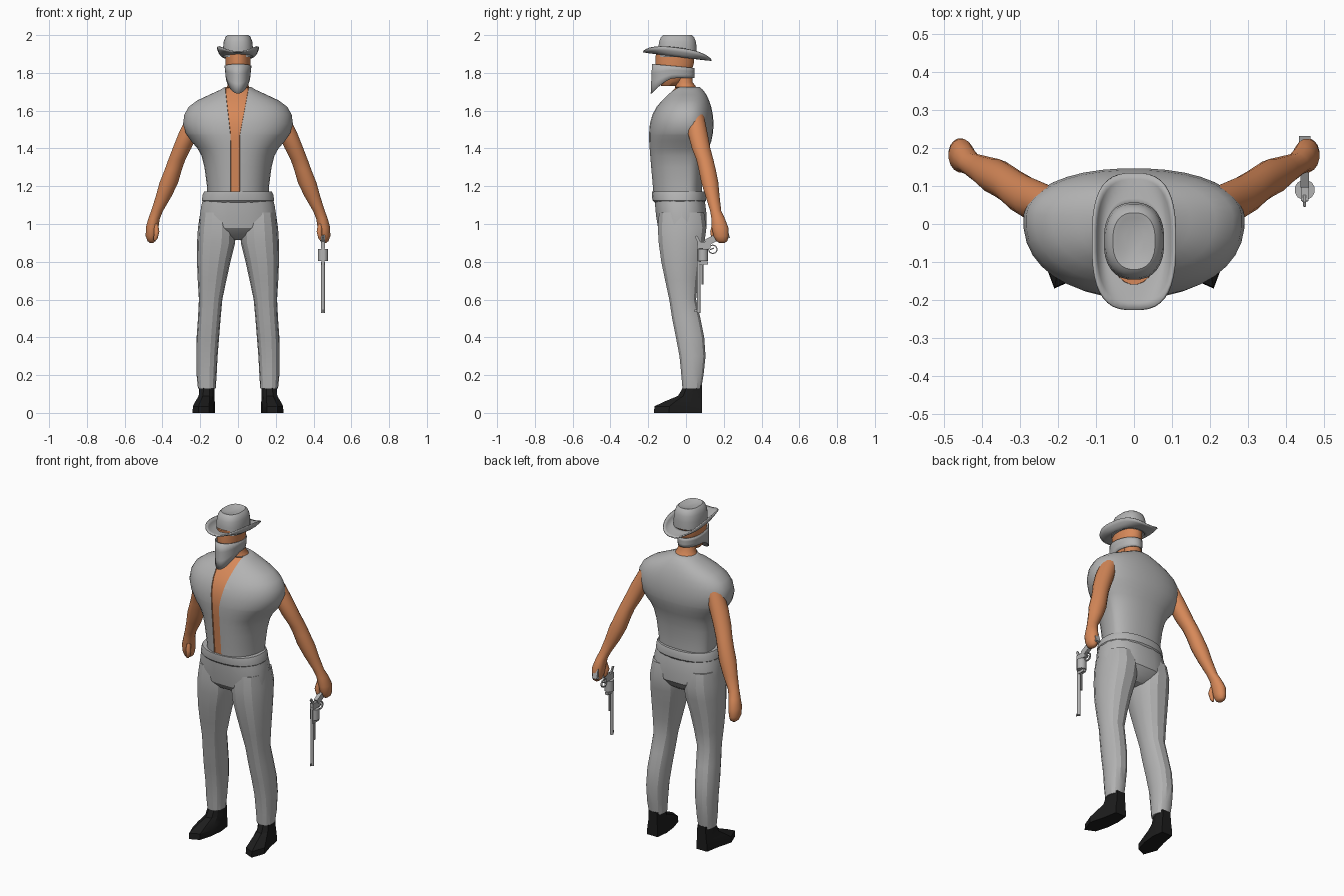
import bpy, bmesh, math
from mathutils import Vector, Matrix

if "Cube" in bpy.data.objects:
    bpy.data.objects.remove(bpy.data.objects["Cube"])


def mat(name, col):
    m = bpy.data.materials.new(name)
    m.diffuse_color = (*col, 1)
    m.use_nodes = True
    m.node_tree.nodes["Principled BSDF"].inputs["Base Color"].default_value = m.diffuse_color
    return m


GREY = mat("grey cloth and metal", (0.45, 0.45, 0.45))
SKIN = mat("tan skin", (0.68, 0.25, 0.10))
BLACK = mat("black leather", (0.012, 0.012, 0.012))


def finish(bm, name, mats, angle=40, thick=0):
    bmesh.ops.recalc_face_normals(bm, faces=bm.faces)
    me = bpy.data.meshes.new(name)
    bm.to_mesh(me)
    bm.free()
    ob = bpy.data.objects.new(name, me)
    bpy.context.collection.objects.link(ob)
    for m in mats:
        me.materials.append(m)
    if thick:
        s = ob.modifiers.new("thickness", 'SOLIDIFY')
        s.thickness, s.offset = thick, 0
    bpy.ops.object.select_all(action='DESELECT')
    ob.select_set(True)
    bpy.context.view_layer.objects.active = ob
    bpy.ops.object.shade_smooth_by_angle(angle=math.radians(angle))
    return ob


def ring(z, cx, rx, yf, yb, cy=None, n=24, e=2.0):
    """Horizontal section, front at yf, back at yb, widest at cy."""
    cy = (yf + yb) / 2 if cy is None else cy
    pts = []
    for i in range(n):
        a = 2 * math.pi * (i + 0.5) / n
        s, c = math.sin(a), math.cos(a)
        x = math.copysign(abs(s) ** (2 / e), s) * rx
        k = abs(c) ** (2 / e)
        pts.append((cx + x, cy + (yf - cy) * k if c > 0 else cy + (yb - cy) * k, z))
    return pts


def loft(rings, caps=True):
    bm = bmesh.new()
    vs = [[bm.verts.new(p) for p in r] for r in rings]
    n = len(rings[0])
    for a, b in zip(vs, vs[1:]):
        for i in range(n):
            bm.faces.new((a[i], a[(i + 1) % n], b[(i + 1) % n], b[i]))
    if caps:
        bm.faces.new(vs[0])
        bm.faces.new(vs[-1])
    bmesh.ops.recalc_face_normals(bm, faces=bm.faces)
    return bm


def flip(rings, s):
    return [[(x * s, y, z) for x, y, z in r] for r in rings]


# Open vest, with the bare chest as a recessed strip
rows = [(1.12, .162, -.17, .085), (1.20, .165, -.176, .085), (1.30, .178, -.185, .095),
        (1.36, .193, -.19, .108), (1.40, .215, -.193, .12), (1.44, .250, -.196, .135),
        (1.48, .277, -.196, .143), (1.53, .292, -.192, .147), (1.58, .285, -.178, .142),
        (1.62, .262, -.157, .134), (1.655, .215, -.128, .122), (1.685, .150, -.100, .108),
        (1.71, .095, -.075, .09), (1.725, .070, -.060, .072)]
bm = loft([ring(z, 0, rx, f, b, cy=.01, n=36, e=2.2) for z, rx, f, b in rows])
KNEE = 1.47


def edges_at(z):
    t = max(0, z - KNEE) / .24
    return -.04 - .027 * t, .01 + .045 * t


def cut(co, no, test=lambda c: True):
    fs = [f for f in bm.faces if test(f.calc_center_median())]
    es = {e for f in fs for e in f.edges}
    vs = {v for f in fs for v in f.verts}
    bmesh.ops.bisect_plane(bm, geom=fs + list(es) + list(vs), dist=1e-5, plane_co=co, plane_no=no)


cut((0, 0, KNEE), (0, 0, 1))
for k in (0, 1):
    lo, hi = edges_at(KNEE)[k], edges_at(KNEE + .24)[k]
    cut((lo, 0, KNEE), (1, 0, 0), lambda c: c.y < 0 and c.z < KNEE)
    cut((lo, 0, KNEE), (.24, 0, lo - hi), lambda c: c.y < 0 and c.z > KNEE)
chest = []
for f in bm.faces:
    c = f.calc_center_median()
    lo, hi = edges_at(c.z)
    if lo < c.x < hi and c.y < -.03 and abs(f.normal.z) < .95:
        f.material_index = 1
        chest.append(f)
bmesh.ops.inset_region(bm, faces=chest, thickness=.001, depth=-.005)
finish(bm, "vest", [GREY, SKIN])

# Waistband and trousers
finish(loft([ring(z, 0, rx, f, b, cy=-.03, n=28, e=2.3) for z, rx, f, b in [
    (1.115, .186, -.168, .10), (1.125, .193, -.178, .107), (1.155, .188, -.182, .107),
    (1.172, .180, -.181, .102), (1.172, .165, -.170, .09)]]), "waistband", [GREY], 30)
finish(loft([ring(z, 0, rx, f, b, cy=-.03, n=16, e=2.5) for z, rx, f, b in [
    (1.15, .182, -.17, .095), (1.10, .197, -.166, .105), (1.04, .206, -.160, .112),
    (.98, .208, -.150, .112), (.94, .15, -.115, .085), (.915, .06, -.07, .05)]]),
    "trouser_seat", [GREY], 30)
leg = [ring(z, (a + b) / 2, (b - a) / 2, f, k, n=14, e=2.4) for z, a, b, f, k in [
    (1.06, .02, .200, -.145, .098), (.98, .012, .212, -.152, .111), (.90, .015, .217, -.147, .10),
    (.80, .040, .217, -.133, .080), (.70, .062, .213, -.112, .065), (.60, .083, .207, -.090, .055),
    (.50, .092, .212, -.075, .078), (.40, .100, .219, -.055, .098), (.30, .108, .220, -.036, .105),
    (.20, .113, .219, -.026, .094), (.13, .118, .212, -.020, .082)]]

# Shoes: flat outline with the toes turned out, rising to the ankle
sole = [(.13, .075), (.122, 0), (.13, -.075), (.153, -.155), (.21, -.18), (.24, -.10), (.215, -.01), (.2, .075)]
ankle = [(.135, .075), (.125, .03), (.135, -.005), (.15, -.018), (.18, -.02), (.2, -.005), (.205, .03), (.19, .075)]


def shoe_ring(z, k):
    return [(a[0] * (1 - k) + b[0] * k, a[1] * (1 - k) + b[1] * k + .01, z) for a, b in zip(sole, ankle)]


shoe = [shoe_ring(z, k) for z, k in [(0, 0), (.035, .02), (.06, .35), (.09, .8), (.145, 1)]]

# Arms with fists
arm = [ring(z, x, rx, y - ry, y + ry, n=16) for z, x, y, rx, ry in [
    (1.58, .215, .045, .05, .05), (1.48, .262, .062, .053, .053), (1.40, .297, .080, .050, .050),
    (1.34, .324, .100, .046, .046), (1.29, .342, .112, .046, .046), (1.22, .366, .126, .050, .046),
    (1.15, .392, .140, .043, .038), (1.07, .428, .157, .032, .030), (1.03, .444, .170, .031, .036),
    (.98, .455, .180, .034, .045), (.935, .458, .186, .031, .040), (.910, .458, .190, .022, .030),
    (.90, .458, .190, .010, .015)]]
thumb = [ring(z, x, r, y - r, y + r, n=8) for z, x, y, r in [
    (1.0, .435, .15, .012), (.96, .43, .142, .015), (.925, .436, .145, .012), (.912, .44, .148, .006)]]
for s, side in ((-1, "right"), (1, "left")):
    finish(loft(flip(leg, s)), side + "_trouser_leg", [GREY], 25)
    finish(loft(flip(shoe, s)), side + "_shoe", [BLACK], 20)
    finish(loft(flip(arm, s)), side + "_arm", [SKIN], 50)
    finish(loft(flip(thumb, s)), side + "_thumb", [SKIN], 50)

# Neck and head
finish(loft([ring(z, 0, r, f, b) for z, r, f, b in [
    (1.69, .085, -.065, .075), (1.725, .060, -.058, .055), (1.75, .05, -.055, .036),
    (1.82, .048, -.055, .03)]]), "neck", [SKIN], 50)
finish(loft([ring(z, 0, r, f, b) for z, r, f, b in [
    (1.73, .03, -.13, -.05), (1.755, .05, -.15, -.01), (1.79, .061, -.16, .025),
    (1.85, .066, -.163, .042), (1.915, .066, -.16, .045)]]), "head", [SKIN], 50)

# Face scarf hanging to a point in front
top = ring(0, 0, .069, -.178, .042, cy=-.065, n=32)
scarf = []
for k in (0, .33, .67, 1):
    row = []
    for x, y, _ in top:
        f = max(0, (-.065 - y) / .113)
        hi = 1.83 + .017 * (-y - .0) / .178
        lo = 1.772 - .082 * f ** 1.5
        row.append((x * (1 - .1 * k), y - .007 * k * f, hi + (lo - hi) * k))
    scarf.append(row)
finish(loft(scarf, caps=False), "face_scarf", [GREY], 50, .005)

# Hat: dented crown and curled brim
finish(loft([ring(z, 0, rx, -.045 - ry, -.045 + ry, e=2.4, n=28) for z, rx, ry in [
    (1.885, .080, .102), (1.93, .080, .102), (1.965, .076, .098), (1.99, .067, .088),
    (2.0, .056, .075), (1.997, .044, .062), (1.99, .025, .04)]]), "hat_crown", [GREY], 50)
brim = []
for i in range(6):
    t = i / 5
    row = ring(0, 0, .072 + .036 * t, -.135 - .092 * t, .05 + .085 * t, cy=-.045, e=2.4 + .4 * t, n=40)
    brim.append([(x, y, 1.888 - .125 * (y + .045) + .045 * t * t * (x / .108) ** 2) for x, y, _ in row])
finish(loft(brim, caps=False), "hat_brim", [GREY], 50, .007)


# Revolver held muzzle down
def box(name, loc, size, tilt=0):
    b = bmesh.new()
    bmesh.ops.create_cube(b, size=1, matrix=Matrix.Translation(loc) @ Matrix.Rotation(tilt, 4, 'X')
                          @ Matrix.Diagonal((*size, 1)))
    finish(b, name, [GREY], 30)


def rod(name, y, z0, z1, r, n=12):
    finish(loft([ring(z, .45, r, y - r, y + r, n=n) for z in (z0, z1)]), name, [GREY], 40)


rod("gun_barrel", .067, .53, .80, .010)
rod("gun_ejector_rod", .088, .68, .79, .006, 8)
rod("gun_cylinder", .09, .805, .868, .027, 12)
box("gun_frame_top", (.45, .064, .835), (.014, .012, .10))
box("gun_frame_front", (.45, .088, .793), (.018, .055, .016))
box("gun_frame_rear", (.45, .095, .888), (.020, .07, .036))
box("gun_hammer", (.45, .062, .918), (.008, .014, .04), .5)
box("gun_sight", (.45, .052, .54), (.004, .014, .014))
box("gun_grip_neck", (.45, .14, .918), (.022, .08, .036), .5)
box("gun_grip", (.45, .195, .948), (.030, .062, .06), .25)
box("gun_trigger", (.45, .137, .868), (.006, .022, .006), .4)
guard = bmesh.new()
rows = []
for i in range(16):
    a = 2 * math.pi * i / 16
    d = Vector((0, math.cos(a), math.sin(a)))
    rows.append([tuple(Vector((.45 + u, .142, .866)) + d * r) for u, r in
                 ((-.004, .019), (.004, .019), (.004, .025), (-.004, .025))])
guard.free()
finish(loft(rows + [rows[0]], caps=False), "gun_trigger_guard", [GREY], 40)
